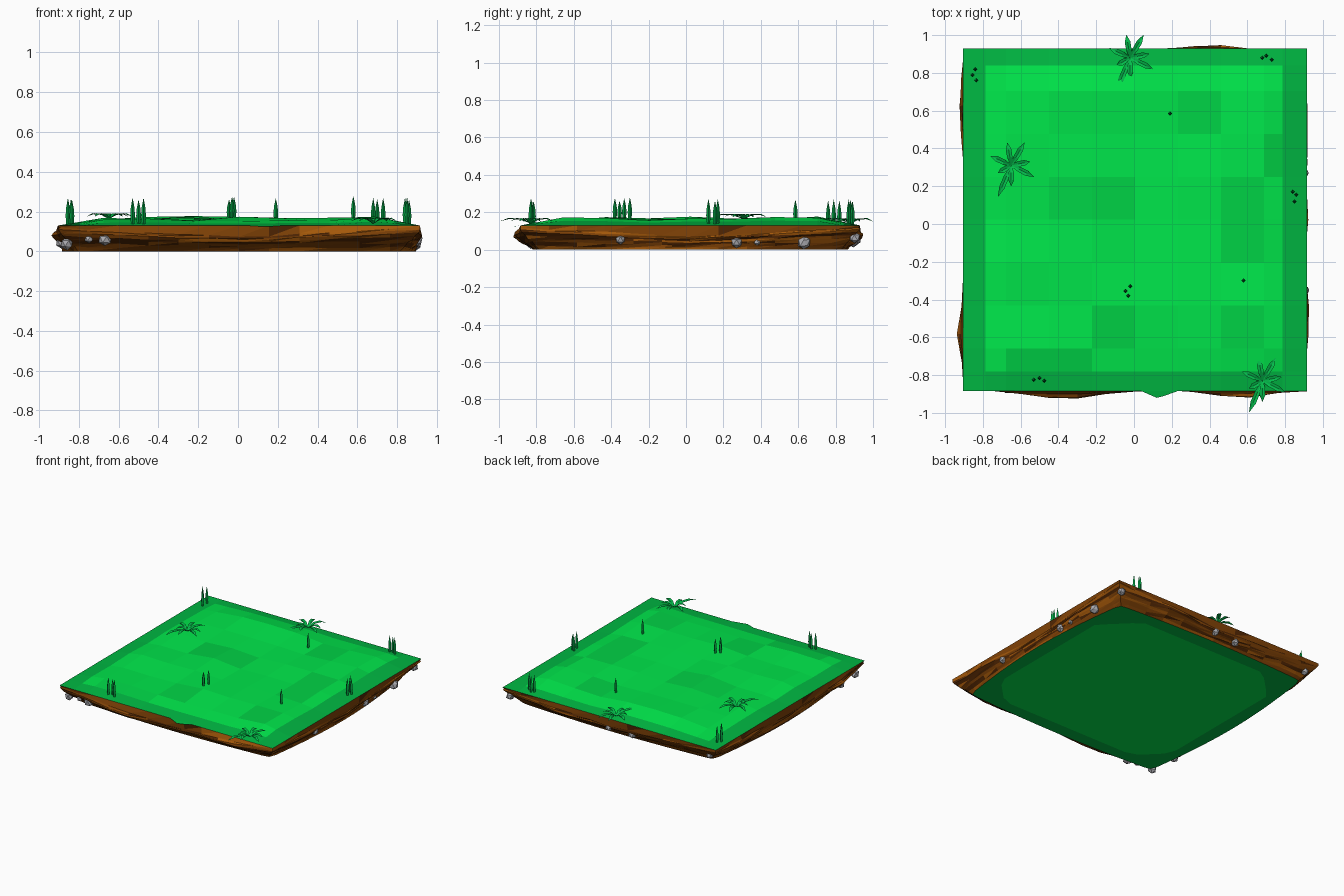
import bpy, bmesh, math, random
from mathutils import Vector

random.seed(7)
if "Cube" in bpy.data.objects:
    bpy.data.objects.remove(bpy.data.objects["Cube"], do_unlink=True)


def material(name, rgb):
    m = bpy.data.materials.new(name)
    m.use_nodes = True
    m.diffuse_color = (*rgb, 1)
    m.node_tree.nodes["Principled BSDF"].inputs["Base Color"].default_value = (*rgb, 1)
    return m


BRIGHT = material("bright grass green", (0.0, 0.80, 0.07))
PATCH = material("patch grass green", (0.0, 0.65, 0.06))
BORDER = material("border grass green", (0.0, 0.48, 0.055))
LEAF = material("leaf green", (0.001, 0.50, 0.07))
BLADE = material("blade green", (0.001, 0.38, 0.06))
SOIL = [material("light soil brown", (0.38, 0.10, 0.003)),
        material("mid soil brown", (0.22, 0.055, 0.002)),
        material("dark soil brown", (0.085, 0.02, 0.001))]
STONE = material("stone grey", (0.42, 0.42, 0.45))


def finish(name, bm, mats):
    mesh = bpy.data.meshes.new(name)
    bm.to_mesh(mesh)
    bm.free()
    for m in mats:
        mesh.materials.append(m)
    obj = bpy.data.objects.new(name, mesh)
    bpy.context.collection.objects.link(obj)


X0, X1, Y0, Y1 = -0.905, 0.915, -0.885, 0.93
RIM, N = 0.13, 8
STEP_X, STEP_Y = (X1 - X0) / N, (Y1 - Y0) / N

# Grass top: gently uneven grid, cut along a darker border
heights = [[RIM if i in (0, N) or j in (0, N) else random.uniform(0.15, 0.178)
            for j in range(N + 1)] for i in range(N + 1)]


def ground(x, y):
    u = min(max((x - X0) / STEP_X, 0), N - 0.0001)
    v = min(max((y - Y0) / STEP_Y, 0), N - 0.0001)
    i, j = int(u), int(v)
    u, v = u - i, v - j
    low = heights[i][j] * (1 - u) + heights[i + 1][j] * u
    high = heights[i][j + 1] * (1 - u) + heights[i + 1][j + 1] * u
    return low * (1 - v) + high * v


IN_X, IN_Y = (-0.785, 0.785), (-0.78, 0.84)
PATCH_CELLS = {(5, 6), (2, 4), (3, 4), (6, 4), (6, 3),
               (3, 1), (6, 1), (1, 0), (2, 0), (7, 5)}
xs = sorted([X0 + STEP_X * i for i in range(N + 1)] + list(IN_X))
ys = sorted([Y0 + STEP_Y * j for j in range(N + 1)] + list(IN_Y))
bm = bmesh.new()
grid = [[bm.verts.new((x, y, ground(x, y))) for y in ys] for x in xs]
for i in range(len(xs) - 1):
    for j in range(len(ys) - 1):
        f = bm.faces.new((grid[i][j], grid[i + 1][j], grid[i + 1][j + 1], grid[i][j + 1]))
        c = f.calc_center_median()
        cell = (int((c.x - X0) / STEP_X), int((c.y - Y0) / STEP_Y))
        inside = IN_X[0] < c.x < IN_X[1] and IN_Y[0] < c.y < IN_Y[1]
        f.material_index = 2 if not inside else 1 if cell in PATCH_CELLS else 0
# small tongue of turf hanging over the front edge
tongue = [bm.verts.new(p) for p in ((0.04, Y0, RIM), (0.12, -0.92, 0.125),
                                    (0.16, -0.91, 0.125), (0.23, Y0, RIM))]
bm.faces.new(tongue).material_index = 2
finish("grass_top", bm, [BRIGHT, PATCH, BORDER])

# Soil wall: rings around the edge, with bulges (x, y, depth, width) and a tapering foot
BULGES = [(X0, -0.58, 0.04, 0.16), (X0, 0.62, 0.03, 0.18), (-0.37, Y0, 0.05, 0.28),
          (0.57, Y0, 0.045, 0.22), (X1, -0.5, 0.024, 0.12), (X1, 0.45, 0.014, 0.15),
          (X1, 0.0, 0.012, 0.08), (0.43, Y1, 0.03, 0.16)]
corners = [Vector(p) for p in ((X0, Y0), (X1, Y0), (X1, Y1), (X0, Y1))]
SEG = 12
outline = []
for k in range(4):
    a, b = corners[k], corners[(k + 1) % 4]
    along = (b - a).normalized()
    before = (a - corners[k - 1]).normalized()
    out = Vector((along.y, -along.x))
    relief = 0.08 if abs(out.x) > 0.5 else 0.035
    for s in range(SEG):
        t = s / SEG
        normal = out if s else out + Vector((before.y, -before.x))
        taper = 0.1 - relief * math.sin(math.pi * t)
        outline.append((a.lerp(b, t), normal, taper, 1 - abs(2 * t - 1)))

LEVELS = [0.0, 0.022, 0.042, 0.06, 0.077, 0.093, 0.106, 0.117, RIM]
bm = bmesh.new()
rings = []
for z in LEVELS:
    ring = []
    inner = 0 < z < RIM
    for p, normal, taper, middle in outline:
        swell = max(d * math.exp(-((p - Vector((x, y))).length / w) ** 2)
                    for x, y, d, w in BULGES)
        belt = math.sin(math.pi * (z / RIM) ** 1.5) * swell
        rough = random.uniform(-0.008, 0) if inner else 0
        # strata sag towards the middle of every side
        sag = 1 - 0.4 * middle if inner else 1
        lift = random.uniform(-0.004, 0.004) if inner else 0
        pos = p + normal * (belt - taper * max(0, 1 - z / 0.1) + rough)
        ring.append(bm.verts.new((pos.x, pos.y, z * sag + lift)))
    rings.append(ring)
total = len(outline)
for r in range(len(LEVELS) - 1):
    shade, run = 1, 0
    for k in range(total):
        if run == 0:
            shade, run = random.choice((0, 1, 1, 2)), random.randint(4, 8)
        run -= 1
        n = (k + 1) % total
        quad = (rings[r][k], rings[r][n], rings[r + 1][n], rings[r + 1][k])
        # the last triangle of a run changes shade, giving slanted streak ends
        bm.faces.new(quad[:3]).material_index = shade
        last = bm.faces.new((quad[0], quad[2], quad[3]))
        last.material_index = (shade + 1) % 3 if run == 0 else shade
finish("soil_wall", bm, SOIL)

# Underside: dark border around a lighter cut-corner centre
bm = bmesh.new()
outer, inner = [], []
for p, normal, taper, middle in outline:
    outer.append(bm.verts.new((p - normal * taper).to_3d()))
    q = Vector((p.x * 0.86, p.y * 0.81, 0))
    over = max(0, abs(q.x) + abs(q.y) - 1.3) / 2
    inner.append(bm.verts.new((q.x - math.copysign(over, q.x),
                               q.y - math.copysign(over, q.y), 0)))
for k in range(total):
    n = (k + 1) % total
    bm.faces.new((outer[n], outer[k], inner[k], inner[n])).material_index = 1
bm.faces.new(inner[::-1])
finish("underside", bm, [BRIGHT, BORDER])

# Stones stuck in the soil wall
STONES = [(-0.67, -0.865, 0.06, 0.036), (-0.75, -0.86, 0.062, 0.022), (-0.86, -0.83, 0.04, 0.034),
          (0.9, -0.35, 0.055, 0.03), (0.895, 0.27, 0.04, 0.035), (0.895, 0.38, 0.042, 0.021),
          (0.89, 0.63, 0.037, 0.037), (0.87, 0.9, 0.065, 0.032), (0.02, 0.905, 0.055, 0.032),
          (-0.17, 0.895, 0.045, 0.034), (-0.82, 0.88, 0.055, 0.03), (-0.885, -0.62, 0.045, 0.034)]
bm = bmesh.new()
for x, y, z, r in STONES:
    made = bmesh.ops.create_icosphere(bm, subdivisions=1, radius=r)["verts"]
    for v in made:
        v.co = v.co * random.uniform(0.88, 1.08) + Vector((x, y, z))
finish("wall_stones", bm, [STONE])

# Upright grass spikes: square stalks, widest low down, pointed at the top
SPIKES = [(-0.855, 0.79), (-0.835, 0.76), (-0.84, 0.82), (0.68, 0.88), (0.70, 0.89),
          (0.73, 0.87), (0.84, 0.17), (0.86, 0.155), (0.85, 0.12), (-0.045, -0.355),
          (-0.02, -0.33), (-0.03, -0.38), (-0.53, -0.825), (-0.5, -0.815),
          (-0.475, -0.83), (0.19, 0.585), (0.58, -0.30)]
bm = bmesh.new()
for x, y in SPIKES:
    base = ground(x, y) - 0.005
    top = random.uniform(0.26, 0.28)
    loops = []
    for f, w in ((0, 0.008), (0.35, 0.012), (0.65, 0.009)):
        z = base + (top - base) * f
        loops.append([bm.verts.new((x + dx * w, y + dy * w, z))
                      for dx, dy in ((1, 0), (0, 1), (-1, 0), (0, -1))])
    tip = bm.verts.new((x, y, top))
    for k in range(4):
        n = (k + 1) % 4
        for a, b in zip(loops, loops[1:]):
            bm.faces.new((a[k], a[n], b[n], b[k]))
        bm.faces.new((loops[-1][k], loops[-1][n], tip))
finish("grass_spikes", bm, [BLADE])

# Leafy plants: arching folded leaves that droop at the tips
LEAVES = [(0.07, 0.12), (-0.02, 0.12), (-0.11, 0.05), (-0.07, -0.165),
          (0.0, -0.11), (0.12, -0.06), (0.1, 0.02), (-0.07, -0.04)]
for name, px, py in (("back_plant", -0.02, 0.88), ("left_plant", -0.65, 0.31),
                     ("front_plant", 0.68, -0.83)):
    bm = bmesh.new()
    root = Vector((px, py, ground(px, py)))
    for lx, ly in LEAVES:
        reach = Vector((lx, ly, 0))
        side = Vector((-ly, lx, 0)).normalized()
        rows = []
        for f, w, h in ((0, 0.004, 0), (0.35, 0.014, 0.026), (0.7, 0.015, 0.029), (1, 0.001, 0.012)):
            c = root + reach * f + Vector((0, 0, h))
            fold = Vector((0, 0, 0.005 if 0 < f < 1 else 0))
            rows.append([bm.verts.new(p) for p in (c - side * w, c - fold, c + side * w)])
        for a, b in zip(rows, rows[1:]):
            for k in range(2):
                bm.faces.new((a[k], a[k + 1], b[k + 1], b[k]))
    # leaves face the sky
    bmesh.ops.reverse_faces(bm, faces=[f for f in bm.faces if (f.normal_update(), f.normal.z)[1] < 0])
    finish(name, bm, [LEAF])
